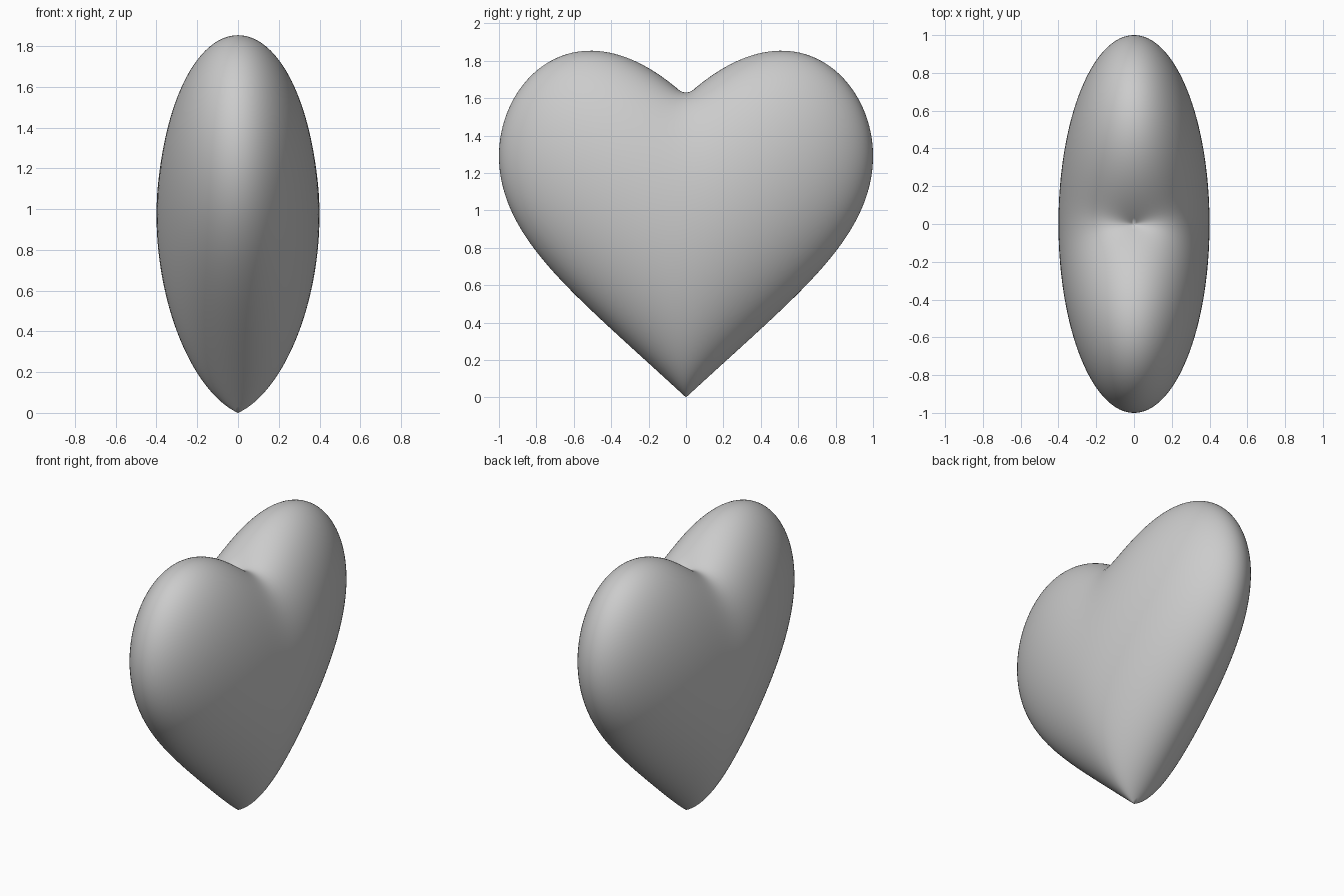
import bpy
import math

if "Cube" in bpy.data.objects:
    bpy.data.objects.remove(bpy.data.objects["Cube"], do_unlink=True)

HALF_DEPTH = 0.4     # along x
HALF_HEIGHT = 0.805  # along z, before the lobes are lifted
SIDE_PULL = 0.2      # how much the broad faces share in the lift


def lift(u, v):
    """Raise the flanks of the ball, leaving a dip above and a point below."""
    r = math.hypot(SIDE_PULL * u, v)
    return 0.92 * r - 0.435 * r * r


# Heart body: a unit ball flattened along x and lifted into two lobes
bpy.ops.mesh.primitive_uv_sphere_add(segments=128, ring_count=96, radius=1)
heart = bpy.context.object
heart.name = "heart_body"
for vert in heart.data.vertices:
    u, v, w = vert.co
    vert.co = (HALF_DEPTH * u, v, HALF_HEIGHT * (1 + w) + lift(u, v))
heart.data.update()
bpy.ops.object.shade_smooth()

# Plain grey material
grey = bpy.data.materials.new("light_grey")
grey.use_nodes = True
colour = (0.6, 0.6, 0.6, 1)
grey.diffuse_color = colour
grey.node_tree.nodes["Principled BSDF"].inputs["Base Color"].default_value = colour
heart.data.materials.append(grey)
